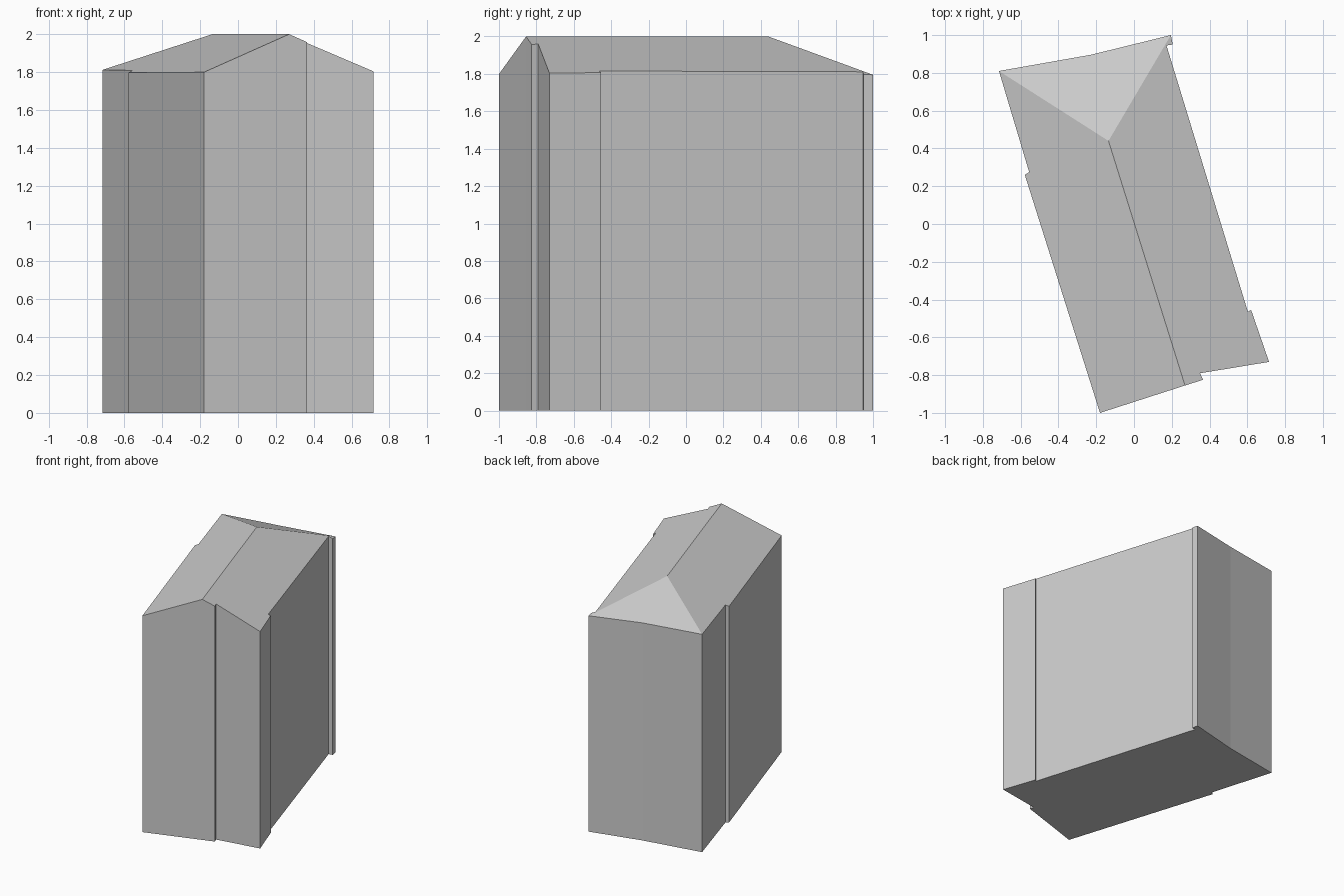
import bpy, bmesh
from mathutils import Vector

cube = bpy.data.objects.get("Cube")
if cube:
    bpy.data.objects.remove(cube, do_unlink=True)

# Single plain grey for walls and roof
grey = bpy.data.materials.new("plain_grey")
grey.use_nodes = True
colour = (0.6, 0.6, 0.6, 1)
grey.diffuse_color = colour
grey.node_tree.nodes["Principled BSDF"].inputs["Base Color"].default_value = colour

# Ridge runs from the front gable to the hipped back end
ridge_front = Vector((0.27, -0.855))
ridge_back = Vector((-0.135, 0.44))
ridge_height, pitch = 2.0, 0.425
along = (ridge_back - ridge_front).normalized()
across = Vector((along.y, -along.x))


def roof_height(p):
    return ridge_height - pitch * abs((p - ridge_front).dot(across))


# Footprint, counter-clockwise, in runs that match the roof slopes
right_run = [ridge_front, (0.365, -0.825), (0.35, -0.79), (0.715, -0.73),
             (0.62, -0.455), (0.603, -0.465), (0.172, 0.945),
             (0.205, 0.95), (0.195, 1.0)]
back_run = [(-0.228, 0.896)]
left_run = [(-0.715, 0.81), (-0.555, 0.275), (-0.578, 0.26), (-0.18, -1.0)]
ring = [Vector(p) for p in right_run + back_run + left_run]

bm = bmesh.new()
base = [bm.verts.new((p.x, p.y, 0)) for p in ring]
eaves = [bm.verts.new((p.x, p.y, roof_height(p))) for p in ring]
apex = bm.verts.new((ridge_back.x, ridge_back.y, ridge_height))

# Keep the bend in the back eave on the hip slope
corner, bend, far = eaves[8], eaves[9], eaves[10]
normal = (corner.co - apex.co).cross(far.co - apex.co)
offset = bend.co - apex.co
bend.co.z = apex.co.z - (normal.x * offset.x + normal.y * offset.y) / normal.z

# Walls and floor
for i in range(len(ring)):
    j = (i + 1) % len(ring)
    bm.faces.new((base[i], base[j], eaves[j], eaves[i]))
bm.faces.new(base[::-1])

# Right slope, back hip and left slope
bm.faces.new(eaves[:9] + [apex])
bm.faces.new(eaves[8:11] + [apex])
bm.faces.new(eaves[10:] + [eaves[0], apex])
bmesh.ops.recalc_face_normals(bm, faces=bm.faces)

mesh = bpy.data.meshes.new("house_body")
bm.to_mesh(mesh)
bm.free()
mesh.materials.append(grey)
house = bpy.data.objects.new("house_body", mesh)
bpy.context.collection.objects.link(house)
